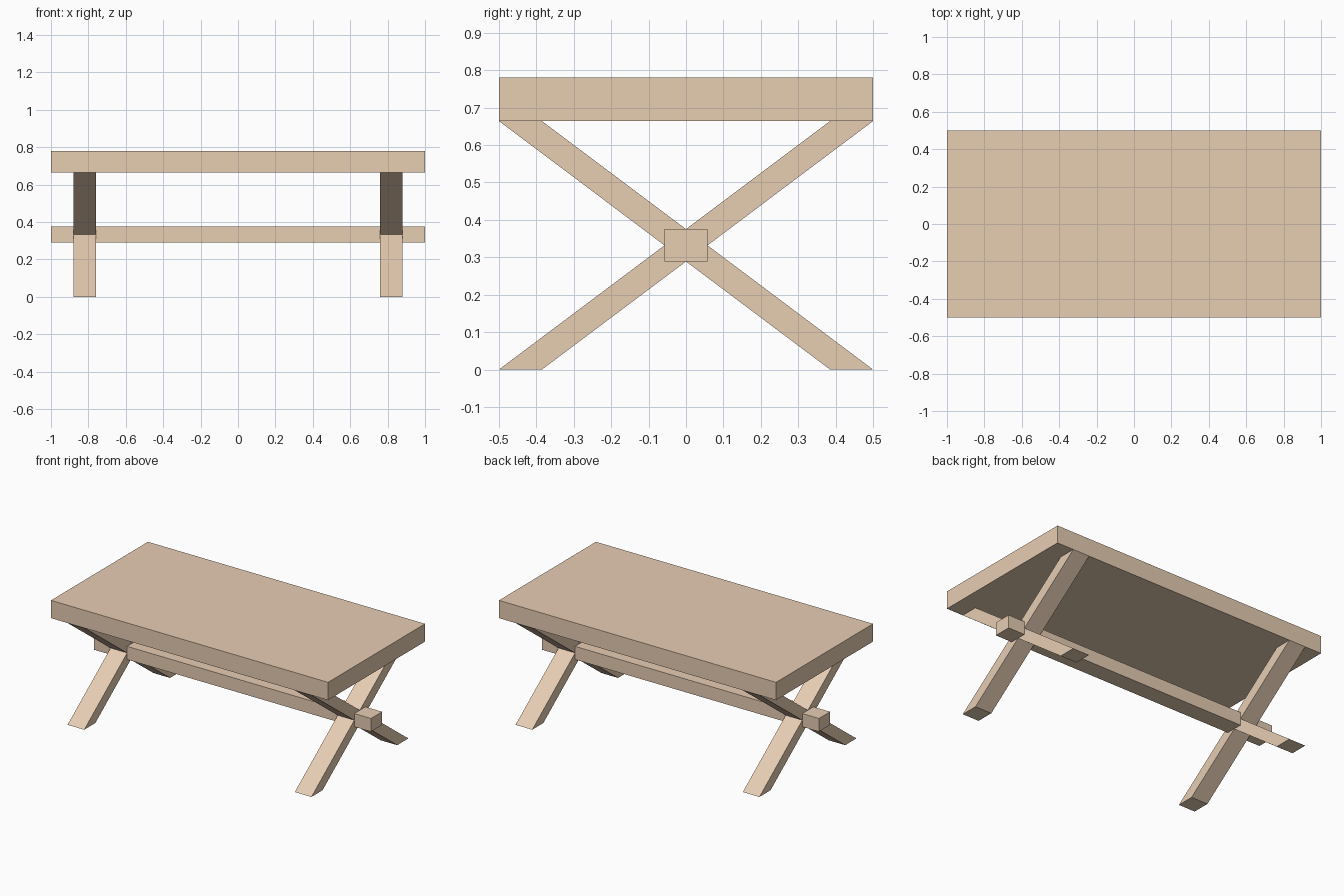
import bpy
import bmesh

if "Cube" in bpy.data.objects:
    bpy.data.objects.remove(bpy.data.objects["Cube"])

wood = bpy.data.materials.new("wood")
wood.diffuse_color = (0.80, 0.61, 0.45, 1)
wood.use_nodes = True
wood.node_tree.nodes["Principled BSDF"].inputs["Base Color"].default_value = wood.diffuse_color

TOP_Z, LEG_Z = 0.78, 0.664
HALF_Y, FOOT = 0.5, 0.115
LEG_IN, LEG_OUT = 0.76, 0.88


def prism(name, profile, x0, x1):
    """Extrude a (y, z) profile from x0 to x1."""
    bm = bmesh.new()
    face = bm.faces.new([bm.verts.new((x0, y, z)) for y, z in profile])
    result = bmesh.ops.extrude_face_region(bm, geom=[face])
    verts = [v for v in result["geom"] if isinstance(v, bmesh.types.BMVert)]
    bmesh.ops.translate(bm, verts=verts, vec=(x1 - x0, 0, 0))
    bmesh.ops.recalc_face_normals(bm, faces=bm.faces)
    mesh = bpy.data.meshes.new(name)
    bm.to_mesh(mesh)
    bm.free()
    mesh.materials.append(wood)
    obj = bpy.data.objects.new(name, mesh)
    bpy.context.collection.objects.link(obj)
    return obj


def rect(y, z0, z1):
    return [(-y, z0), (y, z0), (y, z1), (-y, z1)]


# Thick table top
prism("table_top", rect(HALF_Y, LEG_Z, TOP_Z), -1, 1)

# Long stretcher through the leg crossings
prism("stretcher", rect(FOOT / 2, 0.289, 0.375), -1, 1)

# Crossed slanted legs at both ends
for side, x0, x1 in (("left", -LEG_OUT, -LEG_IN), ("right", LEG_IN, LEG_OUT)):
    for slant, s in (("rising", 1), ("falling", -1)):
        profile = [(-s * HALF_Y, 0), (-s * (HALF_Y - FOOT), 0),
                   (s * HALF_Y, LEG_Z), (s * (HALF_Y - FOOT), LEG_Z)]
        prism(f"{side}_{slant}_leg", profile, x0, x1)
